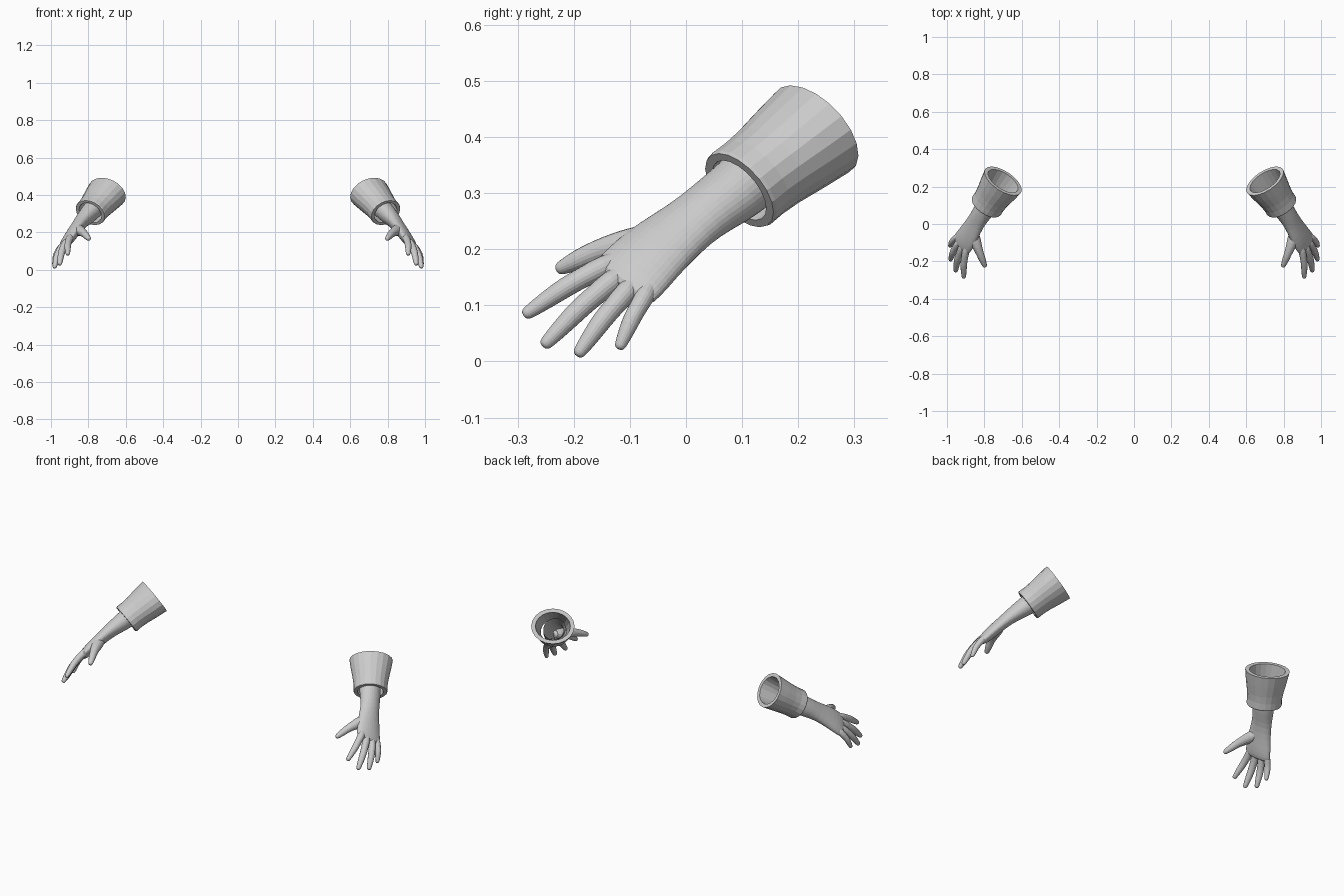
import bpy, bmesh
from math import cos, sin, pi, sqrt
from mathutils import Vector as V

if "Cube" in bpy.data.objects:
    bpy.data.objects.remove(bpy.data.objects["Cube"])


def loft(name, rings, sides, cap_start=False, cap_end=False, loop=False, smooth_level=0):
    """Skin a list of (centre, u_vector, v_vector) elliptical rings, mirrored across x."""
    bm = bmesh.new()
    loops = []
    for c, u, v in rings:
        loops.append([bm.verts.new(c + u * cos(2 * pi * i / sides) + v * sin(2 * pi * i / sides))
                      for i in range(sides)])
    pairs = list(zip(loops, loops[1:]))
    if loop:
        pairs.append((loops[-1], loops[0]))
    for a, b in pairs:
        for i in range(sides):
            j = (i + 1) % sides
            bm.faces.new((a[i], a[j], b[j], b[i]))
    if cap_start:
        bm.faces.new(loops[0][::-1])
    if cap_end:
        bm.faces.new(loops[-1])
    bmesh.ops.recalc_face_normals(bm, faces=bm.faces)
    me = bpy.data.meshes.new(name)
    bm.to_mesh(me)
    bm.free()
    ob = bpy.data.objects.new(name, me)
    bpy.context.collection.objects.link(ob)
    if smooth_level:
        ob.modifiers.new("subsurf", "SUBSURF").levels = smooth_level
        ob.modifiers["subsurf"].render_levels = smooth_level
    m = ob.modifiers.new("mirror", "MIRROR")
    m.use_mirror_merge = False
    return ob


# Hand frame: back = normal of the back of the hand, across = index to little finger
back = V((.80, -.155, .575)).normalized()
across = V((.51, .68, -.525))
across = (across - back * across.dot(back)).normalized()

# Sleeve: flared hollow cuff
top, low = V((.70, .23, .413)), V((.79, .095, .305))
axis = (low - top).normalized()
side = axis.cross(V((0, 0, 1))).normalized()
up = side.cross(axis).normalized()
profile = [(0, .115, .095), (.3, .106, .089), (.6, .095, .082), (.8, .090, .080),
           (.97, .091, .081), (1, .088, .079), (1, .068, .064),
           (.9, .068, .064), (.5, .080, .070), (0, .093, .075)]
loft("sleeve", [(top.lerp(low, t), side * a, up * b) for t, a, b in profile], 20, loop=True)

# Forearm, wrist and palm: open at the sleeve end
sections = [((.750, .145, .352), .062, .058), ((.795, .085, .300), .060, .052),
            ((.822, .045, .273), .056, .045), ((.847, .008, .246), .056, .036),
            ((.875, -.042, .208), .066, .033), ((.900, -.080, .172), .073, .031),
            ((.918, -.106, .145), .074, .026), ((.928, -.122, .130), .068, .018)]
loft("forearm_and_palm", [(V(c), across * w, back * t) for c, w, t in sections], 18,
     cap_end=True, smooth_level=1)


def digit(name, points, radii):
    """Tapered tube through joints with a rounded tip."""
    pts = [V(p) for p in points]
    rings = []
    for i, (p, r) in enumerate(zip(pts, radii)):
        d = (pts[min(i + 1, len(pts) - 1)] - pts[max(i - 1, 0)]).normalized()
        v = (back - d * back.dot(d)).normalized()
        rings.append((p, d.cross(v) * r, v * r))
    p, u, v = rings[-1]
    d = (pts[-1] - pts[-2]).normalized()
    for f in (.55, .9):
        rings.append((p + d * radii[-1] * f, u * sqrt(1 - f * f), v * sqrt(1 - f * f)))
    loft(name, rings, 10, True, True, smooth_level=1)


# Four fingers: knuckle and tip, bent slightly at the middle joints
fingers = {"index_finger": ((.896, -.148, .165), (.910, -.280, .088), 1.0),
           "middle_finger": ((.920, -.135, .137), (.953, -.247, .035), 1.03),
           "ring_finger": ((.940, -.108, .117), (.980, -.188, .019), 1.0),
           "little_finger": ((.950, -.074, .110), (.983, -.116, .031), .88)}
wrist = V((.860, -.02, .23))
for name, (k, t, s) in fingers.items():
    k, t = V(k), V(t)
    root = k.lerp(wrist, .35)
    pts = [root, k + back * .006, k.lerp(t, .25) + back * .008, k.lerp(t, .48) + back * .010,
           k.lerp(t, .75) + back * .005, t]
    digit(name, pts, [r * s for r in (.018, .022, .019, .0195, .017, .013)])

# Thumb with its fleshy base
digit("thumb", [(.868, -.015, .228), (.852, -.075, .212), (.838, -.122, .206),
                (.822, -.162, .195), (.811, -.190, .182), (.799, -.220, .168)],
      [.026, .034, .027, .021, .020, .014])
